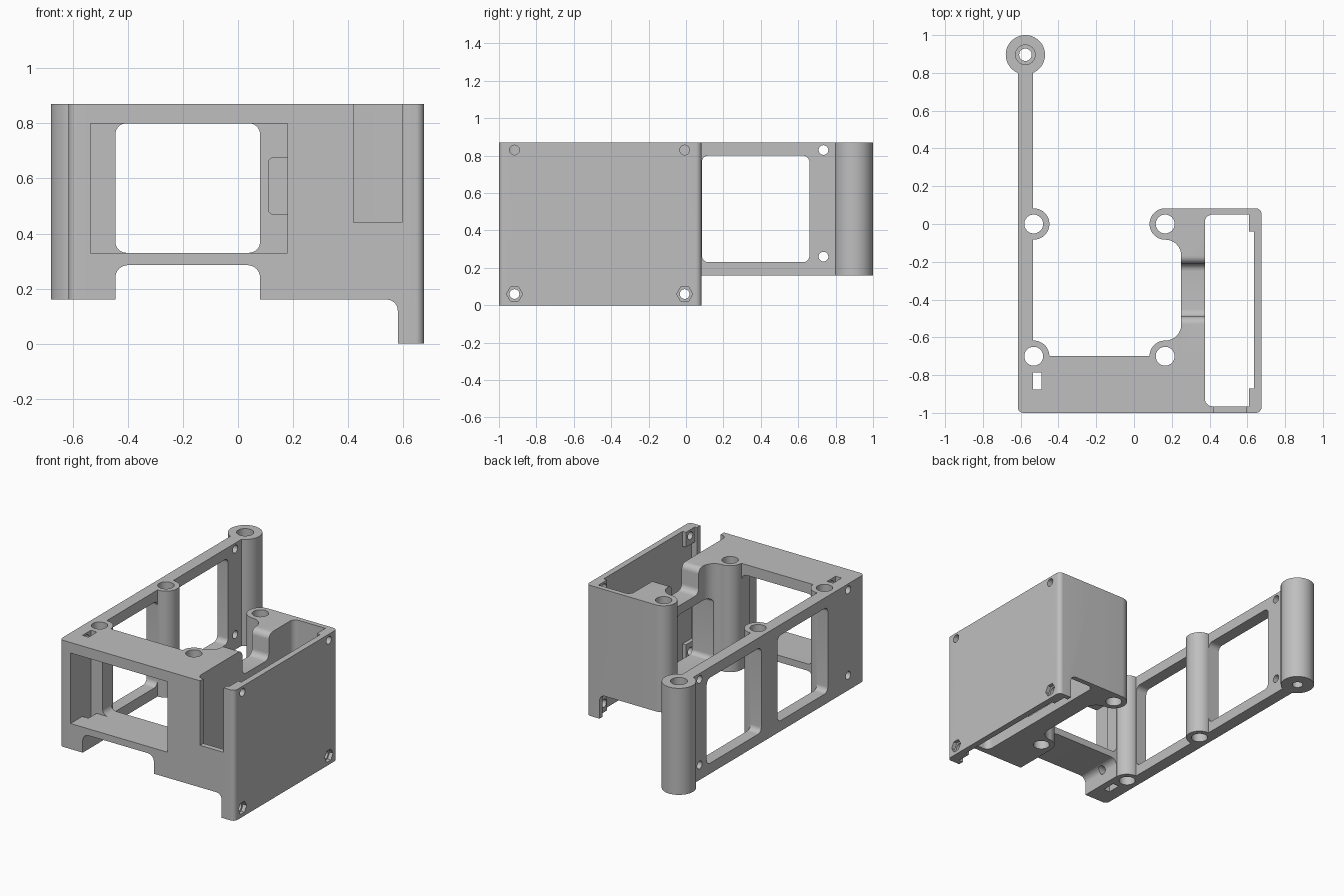
import bpy, bmesh
from math import cos, sin, radians, pi

if "Cube" in bpy.data.objects:
    bpy.data.objects.remove(bpy.data.objects["Cube"], do_unlink=True)

grey = bpy.data.materials.new("plain_grey")
grey.use_nodes = True
colour = (0.52, 0.52, 0.52, 1)
grey.diffuse_color = colour
grey.node_tree.nodes["Principled BSDF"].inputs["Base Color"].default_value = colour

BOTTOM, TOP = 0.16, 0.87


def arc(u, v, r, a0, a1, steps=8):
    return [(u + r * cos(radians(a0 + (a1 - a0) * i / steps)),
             v + r * sin(radians(a0 + (a1 - a0) * i / steps))) for i in range(steps + 1)]


def rect(u0, u1, v0, v1, r=0, corners="abcd"):
    """Rectangle; a, b, c, d = low-left, low-right, top-right, top-left rounding."""
    pts = []
    spots = [("a", u0, v0, 1, 1, 180), ("b", u1, v0, -1, 1, 270),
             ("c", u1, v1, -1, -1, 0), ("d", u0, v1, 1, -1, 90)]
    for name, u, v, su, sv, a in spots:
        if r and name in corners:
            pts += arc(u + su * r, v + sv * r, r, a, a + 90)
        else:
            pts.append((u, v))
    return pts


def circle(u, v, r, n=48):
    return [(u + r * cos(2 * pi * i / n), v + r * sin(2 * pi * i / n)) for i in range(n)]


def prism(name, axis, pts, w0, w1):
    """Extrude a 2D profile along the given axis."""
    place = {"x": lambda u, v, w: (w, u, v),
             "y": lambda u, v, w: (u, w, v),
             "z": lambda u, v, w: (u, v, w)}[axis]
    bm = bmesh.new()
    lo = [bm.verts.new(place(u, v, w0)) for u, v in pts]
    hi = [bm.verts.new(place(u, v, w1)) for u, v in pts]
    bm.faces.new(lo)
    bm.faces.new(hi)
    for i in range(len(pts)):
        j = (i + 1) % len(pts)
        bm.faces.new((lo[i], lo[j], hi[j], hi[i]))
    bmesh.ops.recalc_face_normals(bm, faces=bm.faces)
    mesh = bpy.data.meshes.new(name)
    bm.to_mesh(mesh)
    bm.free()
    mesh.materials.append(grey)
    ob = bpy.data.objects.new(name, mesh)
    bpy.context.collection.objects.link(ob)
    return ob


# Side frame wall is the base that every other solid merges into
body = prism("mounting_frame", "z", rect(-0.615, -0.535, -1, 0.85, 0.03, "a"), BOTTOM, TOP)


def combine(operation, axis, pts, w0, w1):
    tool = prism("tool", axis, pts, w0, w1)
    tool.hide_render = True
    mod = body.modifiers.new("merge", "BOOLEAN")
    mod.operation, mod.object, mod.solver = operation, tool, "EXACT"
    bpy.context.view_layer.objects.active = body
    bpy.ops.object.modifier_apply(modifier=mod.name)
    bpy.data.objects.remove(tool, do_unlink=True)


def add(*args):
    combine("UNION", *args)


def cut(*args):
    combine("DIFFERENCE", *args)


posts = [(x, y) for x in (-0.531, 0.165) for y in (0, -0.7)]

# Front housing and the solid between it and the side box
add("z", rect(-0.615, 0.4, -1, -0.7, 0.03, "a"), BOTTOM, TOP)
add("z", rect(0.165, 0.4, -0.95, 0.083), BOTTOM, TOP)
# Side box, deeper than the rest
add("z", rect(0.34, 0.675, -1, 0.083, 0.03, "bc"), 0, TOP)
# Curved inner wall between the two right posts
cut("z", rect(0, 0.25, -0.617, -0.083, 0.084, "bc"), 0, 1)
# Screw posts
for x, y in posts:
    add("z", circle(x, y, 0.083), BOTTOM, TOP)
add("z", circle(-0.575, 0.896, 0.104, 64), BOTTOM, TOP)

# Side box cavity, with a thinner outer wall between the corner bosses
cut("y", rect(0, 0.58, -0.1, BOTTOM, 0.04, "c"), -1.1, 0.2)
cut("z", rect(0.375, 0.61, -0.965, 0.05, 0.04, "ad"), -0.1, 1)
cut("z", rect(0.6, 0.635, -0.87, -0.04), -0.1, 1)
cut("z", rect(0.6, 0.635, -0.965, 0.05), 0.12, 0.77)
# Connector notch in the front of the box
cut("y", rect(0.42, 0.595, 0.44, 1), -1.1, -0.95)

# Cable dip in the inner wall, and the window under it
dip = [(-0.53, 1)] + arc(-0.53, 0.83, 0.04, 90, 0) + arc(-0.45, 0.74, 0.04, 180, 270)
dip += arc(-0.25, 0.74, 0.04, 270, 360) + arc(-0.17, 0.83, 0.04, 180, 90) + [(-0.17, 1)]
cut("x", dip, 0.2, 0.45)
cut("x", rect(-0.6, -0.26, 0.23, 0.64, 0.03), 0.2, 0.45)

# Front pocket, rounded opening, cable slot and lower cutout
cut("y", rect(-0.535, 0.18, 0.33, 0.8), -1.1, -0.79)
cut("y", rect(-0.445, 0.08, 0.33, 0.8, 0.04), -0.85, -0.6)
cut("y", rect(0.11, 0.18, 0.47, 0.675, 0.02, "ad"), -0.8, -0.76)
cut("y", rect(-0.445, 0.08, 0, 0.285, 0.045, "cd"), -1.1, -0.6)

# Side frame windows
for y0, y1 in ((0.085, 0.66), (-0.615, -0.085)):
    cut("x", rect(y0, y1, 0.23, 0.8, 0.035), -0.7, -0.5)

# Post bores and strap slot
for x, y in posts:
    cut("z", circle(x, y, 0.05, 32), 0, 1)
cut("z", circle(-0.575, 0.896, 0.033, 32), 0, 1)
cut("z", circle(-0.575, 0.896, 0.052, 32), 0.77, 1)
cut("z", rect(-0.535, -0.49, -0.875, -0.785), 0, 1)

# Small screw holes in the side frame
for y in (0.735, -0.83):
    for z in (0.26, 0.83):
        cut("x", circle(y, z, 0.026, 24), -0.7, -0.42)

# Screw holes and hexagonal nut seats in the side box
for y in (-0.917, -0.007):
    for z in (0.06, 0.83):
        cut("x", circle(y, z, 0.026, 24), 0.59, 0.7)
    cut("x", circle(y, 0.06, 0.043, 6), 0.65, 0.7)

bpy.ops.object.select_all(action="DESELECT")
body.select_set(True)
bpy.context.view_layer.objects.active = body
bpy.ops.object.shade_smooth_by_angle(angle=radians(30))
